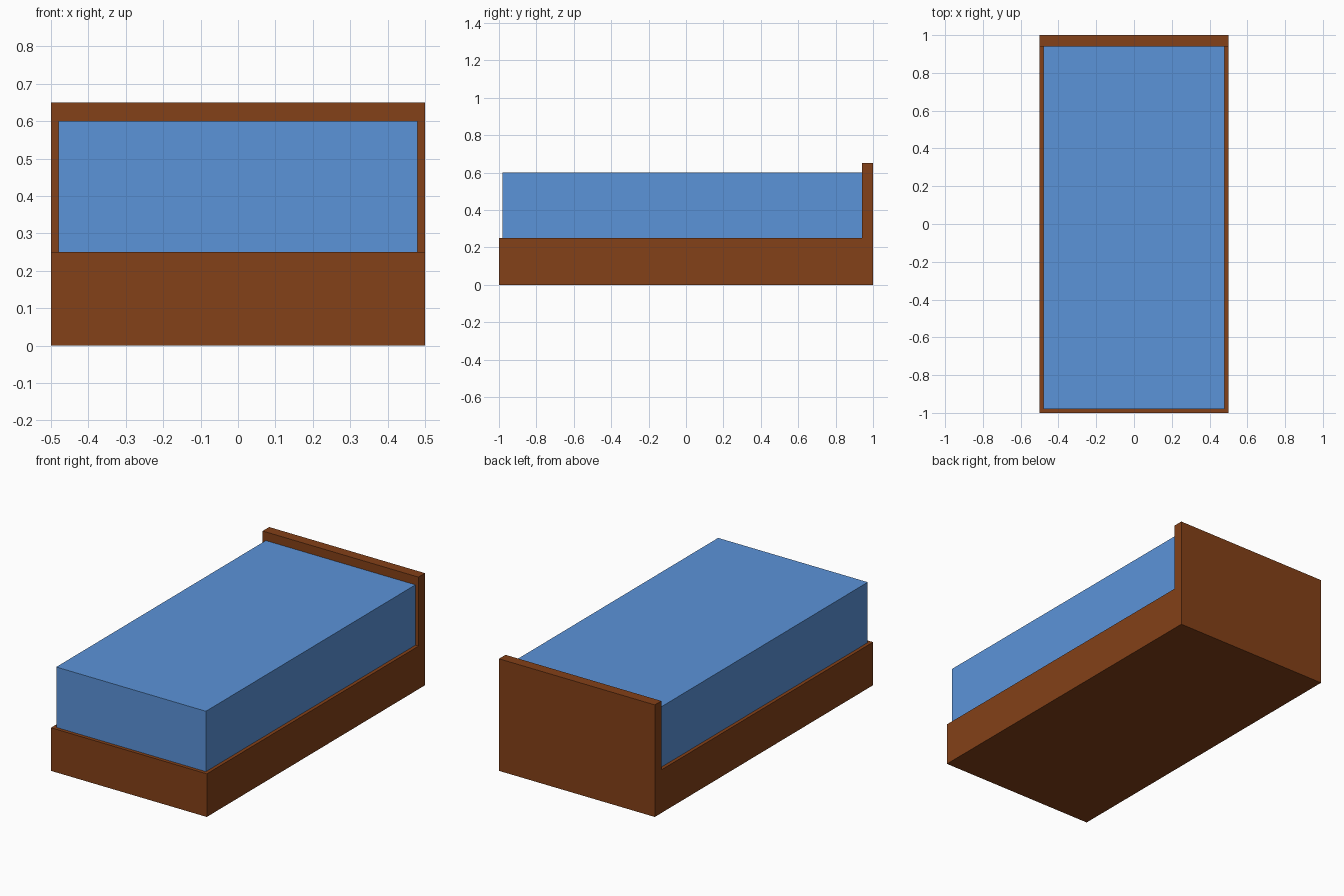
import bpy
import bmesh

if "Cube" in bpy.data.objects:
    bpy.data.objects.remove(bpy.data.objects["Cube"])


def material(name, color):
    mat = bpy.data.materials.new(name)
    mat.diffuse_color = (*color, 1.0)
    mat.use_nodes = True
    mat.node_tree.nodes["Principled BSDF"].inputs["Base Color"].default_value = mat.diffuse_color
    return mat


def extruded(name, profile, half_width, mat):
    """Extrude a (y, z) side profile symmetrically along x."""
    bm = bmesh.new()
    face = bm.faces.new([bm.verts.new((-half_width, y, z)) for y, z in profile])
    result = bmesh.ops.extrude_face_region(bm, geom=[face])
    moved = [v for v in result["geom"] if isinstance(v, bmesh.types.BMVert)]
    bmesh.ops.translate(bm, verts=moved, vec=(2 * half_width, 0, 0))
    bmesh.ops.recalc_face_normals(bm, faces=bm.faces)
    mesh = bpy.data.meshes.new(name)
    bm.to_mesh(mesh)
    bm.free()
    mesh.materials.append(mat)
    obj = bpy.data.objects.new(name, mesh)
    bpy.context.collection.objects.link(obj)
    return obj


wood = material("wood", (0.23, 0.052, 0.009))
fabric = material("blue_fabric", (0.105, 0.292, 0.694))

FRAME_TOP, HEAD_TOP, HEAD_FRONT = 0.25, 0.65, 0.94

# Bed frame: low base with headboard rising at the back
extruded("bed_frame", [(-1, 0), (1, 0), (1, HEAD_TOP), (HEAD_FRONT, HEAD_TOP),
                       (HEAD_FRONT, FRAME_TOP), (-1, FRAME_TOP)], 0.5, wood)

# Mattress: inset on the base, butted against the headboard
extruded("mattress", [(-0.98, FRAME_TOP), (HEAD_FRONT, FRAME_TOP),
                      (HEAD_FRONT, 0.6), (-0.98, 0.6)], 0.48, fabric)
